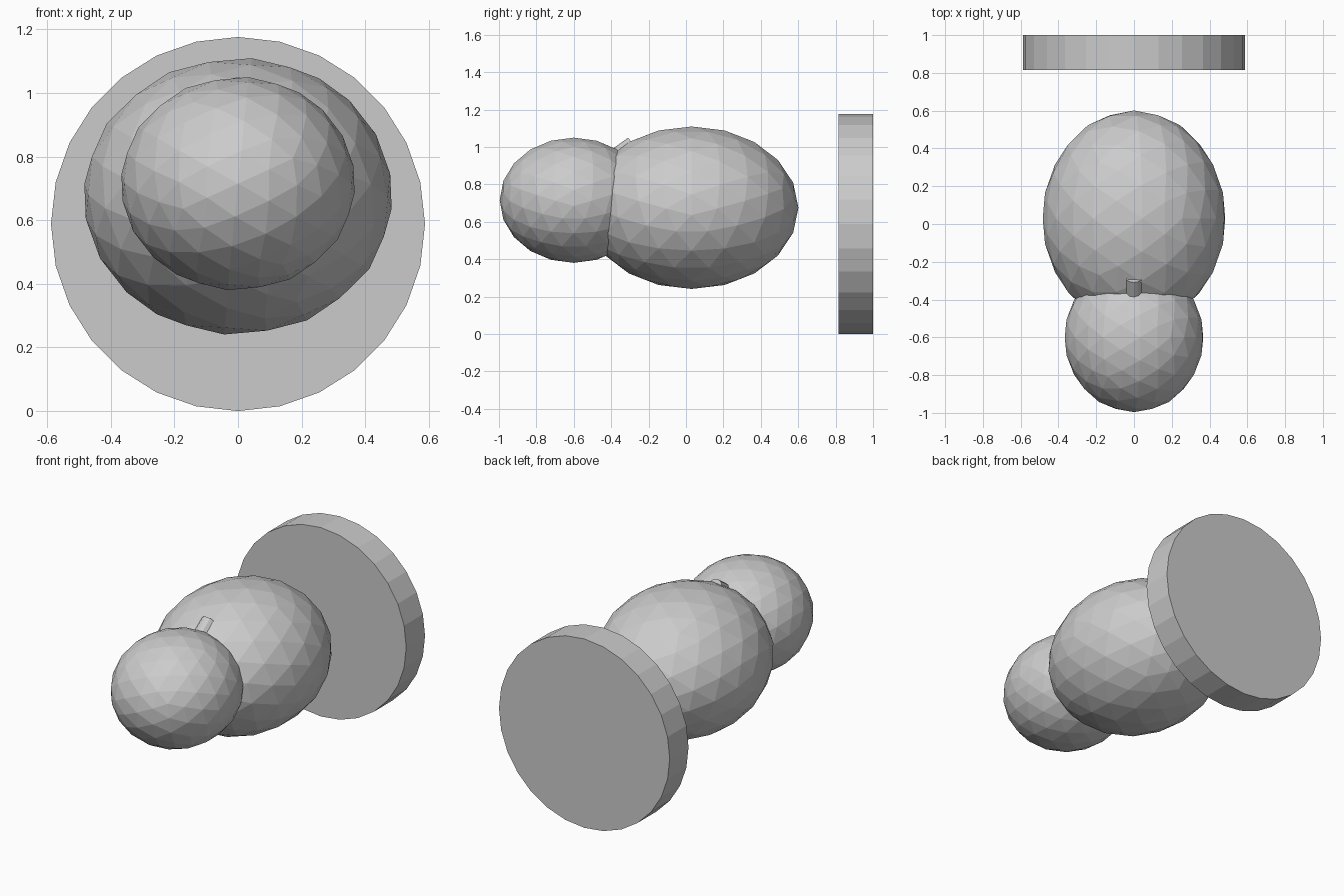
import bpy, math
from mathutils import Matrix, Vector

if "Cube" in bpy.data.objects:
    bpy.data.objects.remove(bpy.data.objects["Cube"])


def ellipsoid(name, centre, radii):
    # low-poly icosphere turned edge-up, then stretched along each axis
    bpy.ops.mesh.primitive_ico_sphere_add(subdivisions=3, radius=1)
    ob = bpy.context.object
    ob.name = name
    turn = Matrix.Rotation(math.atan(2 / (1 + math.sqrt(5))), 4, 'Y')
    ob.data.transform(Matrix.Diagonal((*radii, 1)) @ turn)
    ob.location = centre
    return ob


def rod(name, start, end, radius, sides, spin=0):
    # flat-sided cylinder between two points
    a, b = Vector(start), Vector(end)
    bpy.ops.mesh.primitive_cylinder_add(vertices=sides, radius=radius, depth=(b - a).length)
    ob = bpy.context.object
    ob.name = name
    ob.data.transform(Matrix.Rotation(spin, 4, 'Z'))
    ob.rotation_euler = (b - a).to_track_quat('Z', 'Y').to_euler()
    ob.location = (a + b) / 2
    return ob


# large and small rounded masses
ellipsoid("body", (0, 0.03, 0.675), (0.485, 0.571, 0.436))
ellipsoid("head", (0, -0.6, 0.715), (0.368, 0.396, 0.336))

# small tilted peg where the two meet
rod("peg", (0, -0.445, 0.897), (0, -0.283, 1.013), 0.045, 12)

# upright round plate behind
rod("back_plate", (0, 0.815, 0.588), (0, 1.0, 0.588), 0.588, 28)
